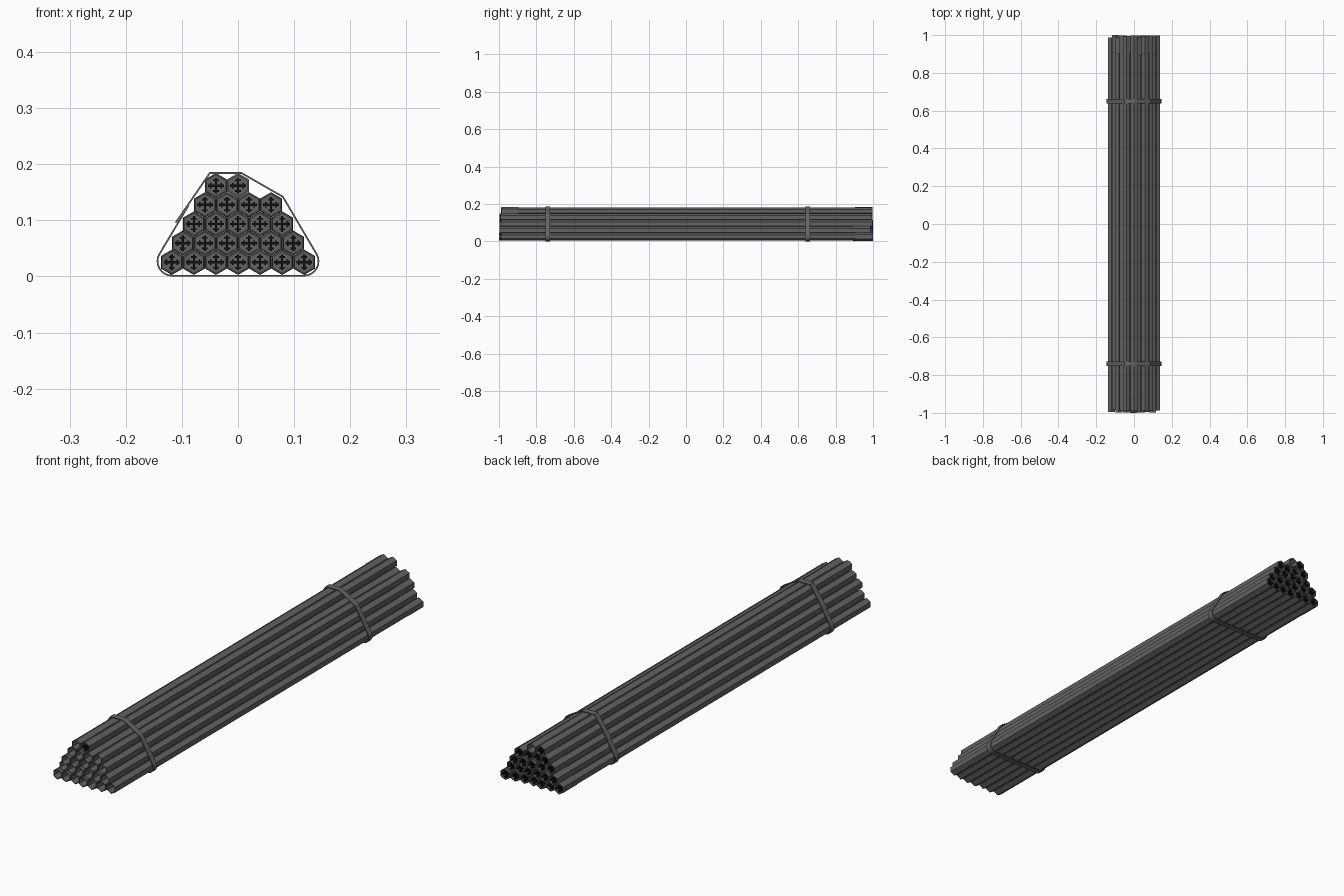
import bpy, bmesh, math, random
from mathutils import Vector, Matrix

if "Cube" in bpy.data.objects:
    bpy.data.objects.remove(bpy.data.objects["Cube"])

random.seed(4)


def material(name, rgb):
    m = bpy.data.materials.new(name)
    m.diffuse_color = (*rgb, 1)
    m.use_nodes = True
    m.node_tree.nodes["Principled BSDF"].inputs["Base Color"].default_value = m.diffuse_color
    return m


STEEL = material("dark steel", (0.12, 0.122, 0.12))
BLACK = material("black fin", (0.006, 0.006, 0.006))
STRAP = material("strap steel", (0.13, 0.132, 0.128))


def finish(bm, name, mats):
    bmesh.ops.recalc_face_normals(bm, faces=bm.faces[:])
    me = bpy.data.meshes.new(name)
    bm.to_mesh(me)
    bm.free()
    for m in mats:
        me.materials.append(m)
    ob = bpy.data.objects.new(name, me)
    bpy.context.collection.objects.link(ob)
    return ob


def hex_ring(bm, r, y):
    return [bm.verts.new((r * math.cos(a), y, r * math.sin(a)))
            for a in (math.radians(30 + 60 * k) for k in range(6))]


def box(bm, centre, size, mat):
    mtx = Matrix.Translation(centre) @ Matrix.Diagonal((*size, 1))
    verts = bmesh.ops.create_cube(bm, size=1, matrix=mtx)["verts"]
    for f in {f for v in verts for f in v.link_faces}:
        f.material_index = mat


HALF = 0.9925       # half length of a rod
BODY, TAIL, BORE = 0.0213, 0.0225, 0.0185


def rod(name, x, z, shift, flipped):
    bm = bmesh.new()
    # hollow hexagonal tube with a wider tail sleeve
    profile = [(BORE, -HALF), (BODY, -HALF), (BODY, HALF - 0.092),
               (TAIL, HALF - 0.09), (TAIL, HALF), (BORE, HALF)]
    rings = [hex_ring(bm, r, y) for r, y in profile]
    for a, b in zip(rings, rings[1:] + rings[:1]):
        for k in range(6):
            j = (k + 1) % 6
            bm.faces.new((a[k], a[j], b[j], b[k]))
    # tail plate inside the tube
    yp = HALF - 0.018
    front, back = hex_ring(bm, BORE, yp - 0.002), hex_ring(bm, BORE, yp)
    bm.faces.new(front)
    bm.faces.new(back)
    # crossed fins with flanged ends, on both sides of the plate
    depth = 0.034
    box(bm, (0, yp, 0), (0.028, depth, 0.004), 1)
    box(bm, (0, yp, 0), (0.004, depth, 0.028), 1)
    for s in (-1, 1):
        box(bm, (s * 0.0095, yp, 0), (0.003, depth, 0.010), 1)
        box(bm, (0, yp, s * 0.0095), (0.010, depth, 0.003), 1)
    ob = finish(bm, name, [STEEL, BLACK])
    ob.location = (x, shift, z)
    if flipped:
        ob.rotation_euler.z = math.pi


# stacked rods: first x and count for each row
STEP, ROW = 0.0393, 0.0341
rows = [(-3, 7), (-2.5, 6), (-2, 5), (-1.5, 4), (-1, 2)]
n = 0
for r, (first, count) in enumerate(rows):
    for c in range(count):
        shift = random.uniform(-0.0075, 0.0075)
        if n in (3, 7):
            shift = -0.0075 if n == 3 else 0.0075
        n += 1
        rod(f"hex_rod_{n:02d}", (first + c) * STEP, 0.0253 + r * ROW,
            shift, r == 4 and c == 1)


# strap path in x, z: rounded lower corners, overlapping ends at left
def arc(cx, a0, a1, steps=8):
    for i in range(steps + 1):
        a = math.radians(a0 + (a1 - a0) * i / steps)
        yield (cx + 0.0255 * math.cos(a), 0.027 + 0.0255 * math.sin(a))


path = [(-0.088, 0.127), *arc(-0.118, 150, 270), *arc(0.118, 270, 390),
        (0.080, 0.142), (0.006, 0.1845), (-0.050, 0.1845), (-0.111, 0.096)]


def strap(name, y, width=0.024, thick=0.003):
    bm = bmesh.new()
    pts = [Vector(p) for p in path]
    sections = []
    for i, p in enumerate(pts):
        d0 = (p - pts[i - 1]).normalized() if i else None
        d1 = (pts[i + 1] - p).normalized() if i < len(pts) - 1 else None
        d0, d1 = d0 or d1, d1 or d0
        t = (d0 + d1).normalized()
        nrm = Vector((t.y, -t.x)) * (thick / 2 / max(0.5, t.dot(d1)))
        sections.append([bm.verts.new((p.x + s * nrm.x, y + w * width / 2, p.y + s * nrm.y))
                         for s, w in ((1, -1), (1, 1), (-1, 1), (-1, -1))])
    for a, b in zip(sections, sections[1:]):
        for k in range(4):
            j = (k + 1) % 4
            bm.faces.new((a[k], a[j], b[j], b[k]))
    bm.faces.new(sections[0])
    bm.faces.new(sections[-1])
    finish(bm, name, [STRAP])


strap("front_strap", -0.74)
strap("rear_strap", 0.65)
